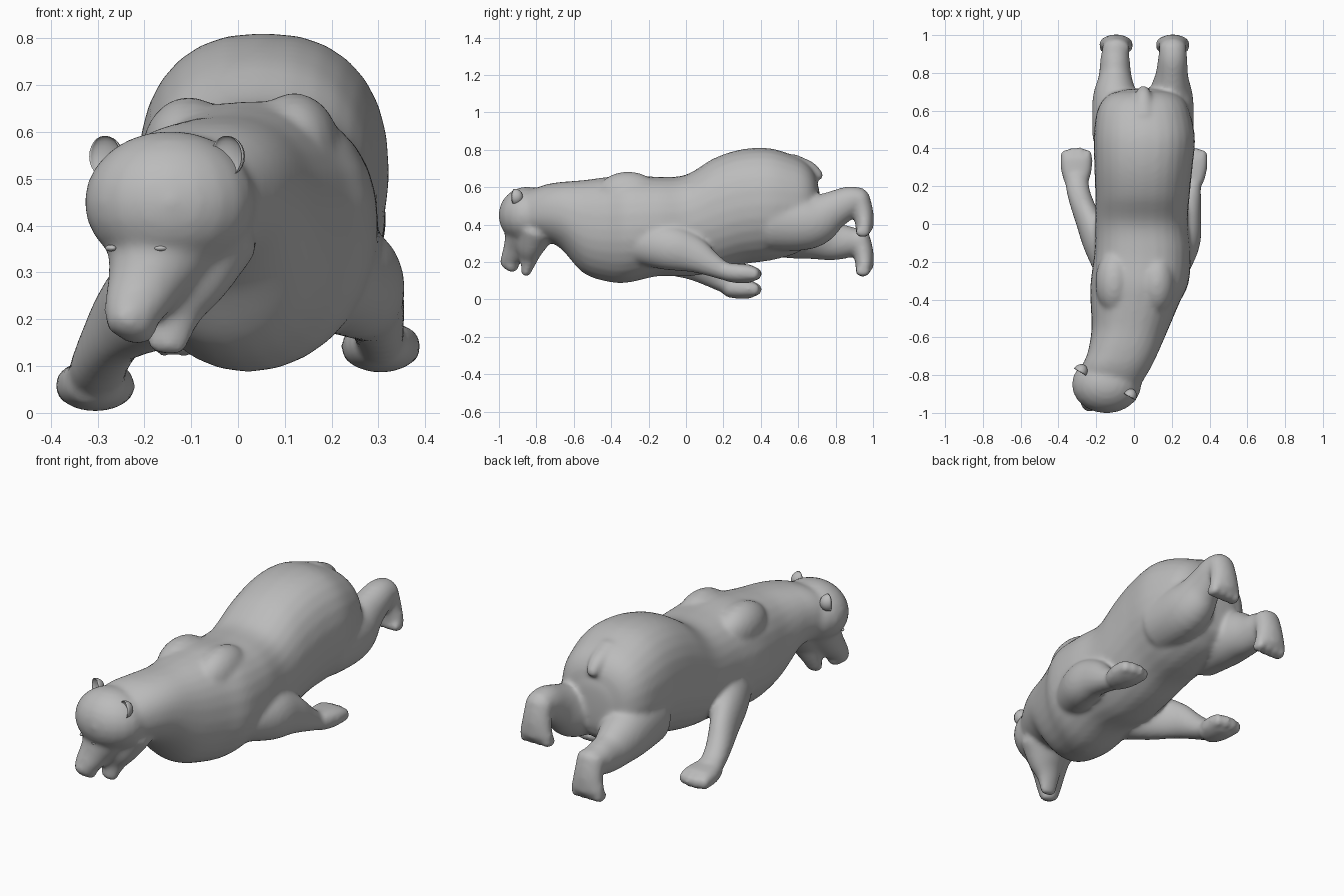
import bpy, bmesh, math
from mathutils import Vector, Matrix

cube = bpy.data.objects.get("Cube")
if cube:
    bpy.data.objects.remove(cube, do_unlink=True)

grey = bpy.data.materials.new("fur_grey")
grey.use_nodes = True
grey.diffuse_color = (0.5, 0.5, 0.5, 1)
grey.node_tree.nodes["Principled BSDF"].inputs["Base Color"].default_value = (0.5, 0.5, 0.5, 1)
grey.node_tree.nodes["Principled BSDF"].inputs["Roughness"].default_value = 0.8

SIDES, STEPS = 28, 5


def spline(a, b, c, d, t):
    """Smooth blend between stations b and c."""
    return [0.5 * (2 * q + (r - p) * t + (2 * p - 5 * q + 4 * r - s) * t * t
                   + (3 * q - p - 3 * r + s) * t ** 3)
            for p, q, r, s in zip(a, b, c, d)]


def loft(bm, stations, bulge=0.6, square=1.0, axis=None):
    """Skin ellipses (x, y, z, half width, half depth) along a path, with domed ends.
    An axis keeps all the sections parallel; square boxes off their upper half."""
    n = len(stations)
    path = []
    for i in range(n - 1):
        near = [stations[min(max(i + k, 0), n - 1)] for k in (-1, 0, 1, 2)]
        path += [spline(*near, s / STEPS) for s in range(STEPS)]
    path.append(list(stations[-1]))
    centres = [Vector(p[:3]) for p in path]
    rings = []
    for i, p in enumerate(path):
        t = axis or (centres[min(i + 1, len(path) - 1)] - centres[max(i - 1, 0)]).normalized()
        rings.append((centres[i], t, p[3], p[4]))

    def dome(ring, sign):
        c, t, w, d = ring
        return [(c + t * sign * bulge * min(w, d) * math.sin(a), t,
                 w * math.cos(a), d * math.cos(a)) for a in (0.4, 0.8, 1.2, 1.45)]

    rings = dome(rings[0], -1)[::-1] + rings + dome(rings[-1], 1)
    loops = []
    for c, t, w, d in rings:
        side = (Vector((1, 0, 0)) - t * t.x).normalized()
        down = t.cross(side)
        loop = []
        for k in range(SIDES):
            a = math.tau * k / SIDES
            ca, sa = math.cos(a), math.sin(a)
            power = square if sa < 0 else 1
            px = math.copysign(abs(ca) ** power, ca) * w
            py = math.copysign(abs(sa) ** power, sa) * d
            loop.append(bm.verts.new(c + side * px + down * py))
        loops.append(loop)
    for a, b in zip(loops, loops[1:]):
        for k in range(SIDES):
            j = (k + 1) % SIDES
            bm.faces.new((a[k], a[j], b[j], b[k]))
    bm.faces.new(loops[0][::-1])
    bm.faces.new(loops[-1])


def ball(bm, centre, radii, turn=0.0):
    m = (Matrix.Translation(centre) @ Matrix.Rotation(turn, 4, 'Z')
         @ Matrix.Diagonal((*radii, 1)))
    return bmesh.ops.create_uvsphere(bm, u_segments=20, v_segments=12, radius=1, matrix=m)["verts"]


def finish(bm, name):
    bmesh.ops.recalc_face_normals(bm, faces=bm.faces[:])
    for f in bm.faces:
        f.smooth = True
    mesh = bpy.data.meshes.new(name)
    bm.to_mesh(mesh)
    bm.free()
    mesh.materials.append(grey)
    obj = bpy.data.objects.new(name, mesh)
    bpy.context.collection.objects.link(obj)
    return obj


body = bmesh.new()

# Torso from neck to rump
loft(body, [
    (-.12, -.86, .45, .15, .12), (-.092, -.76, .462, .182, .15),
    (-.055, -.67, .45, .188, .178),
    (-.02, -.55, .39, .205, .248), (.005, -.42, .375, .235, .28),
    (.03, -.31, .378, .26, .288), (.045, -.15, .39, .255, .266),
    (.04, 0, .395, .245, .272), (.045, .15, .45, .25, .305),
    (.05, .30, .495, .26, .308), (.055, .45, .508, .268, .300),
    (.05, .58, .505, .25, .262), (.05, .65, .505, .22, .22),
    (.05, .69, .495, .175, .175), (.05, .705, .485, .12, .125)],
    bulge=0.1, square=0.84, axis=Vector((0, 1, 0)))

# Shoulder humps
for x, height in ((-.105, .115), (.12, .124)):
    ball(body, (x, -.31, .56), (.10, .17, height))

# Tail
loft(body, [(.05, .57, .735, .06, .045), (.05, .67, .70, .043, .033), (.05, .72, .655, .028, .02)])

# Skull, muzzle and open lower jaw, turned towards the right
ball(body, (-.145, -.85, .45), (.185, .153, .153))
loft(body, [(-.15, -.85, .42, .165, .135), (-.17, -.87, .345, .12, .103),
            (-.197, -.90, .28, .085, .078), (-.225, -.935, .22, .064, .055),
            (-.235, -.948, .185, .05, .045)])
ball(body, (-.215, -.93, .18), (.045, .035, .036), -0.5)
ball(body, (-.243, -.972, .205), (.03, .024, .018), -0.5)
loft(body, [(-.09, -.80, .38, .135, .11), (-.12, -.83, .28, .098, .075),
            (-.14, -.84, .21, .062, .045), (-.155, -.858, .138, .044, .024)])


# Hind legs kicked back, with hanging feet
def foot(x, z):
    loft(body, [(x, .925, z, .072, .057), (x, .948, z - .08, .076, .054),
                (x, .955, z - .16, .092, .048)])
    for k in (-1.5, -.5, .5, 1.5):
        ball(body, (x + k * .043, .945, z - .185), (.027, .042, .03))


loft(body, [(.18, .46, .42, .135, .16), (.193, .66, .415, .122, .145), (.20, .78, .475, .088, .105),
            (.205, .88, .525, .077, .083), (.205, .94, .54, .067, .06)])
foot(.205, .545)
loft(body, [(-.09, .46, .39, .13, .165), (-.10, .66, .35, .12, .137), (-.10, .78, .312, .088, .105),
            (-.10, .88, .31, .077, .083), (-.095, .94, .32, .067, .06)])
foot(-.095, .335)


# Front legs swept back, with flat paws
def paw(x, z):
    loft(body, [(x, .225, z + .008, .066, .05), (x, .285, z + .002, .082, .053),
                (x, .345, z, .086, .049)], square=0.7)
    for k in (-1.5, -.5, .5, 1.5):
        ball(body, (x + k * .039, .38 - abs(k) * .012, z), (.026, .034, .036))


loft(body, [(.16, -.27, .30, .11, .11), (.25, -.10, .28, .10, .122), (.281, .03, .243, .075, .10),
            (.298, .13, .19, .058, .068), (.303, .20, .155, .052, .051),
            (.305, .25, .145, .055, .046)])
paw(.305, .137)
loft(body, [(-.08, -.27, .29, .11, .11), (-.178, -.10, .25, .093, .118),
            (-.245, .03, .20, .068, .097), (-.283, .13, .135, .062, .068),
            (-.30, .20, .092, .062, .054), (-.305, .25, .075, .06, .047)])
paw(-.305, .054)

# Fuse the parts into one soft skin
bear = finish(body, "bear_body")
fuse = bear.modifiers.new("fuse", 'REMESH')
fuse.mode = 'VOXEL'
fuse.voxel_size = 0.011
fuse.use_smooth_shade = True
soften = bear.modifiers.new("soften", 'SMOOTH')
soften.factor = 0.5
soften.iterations = 14

# Cupped ears opening forwards
for name, centre in (("right_ear", (-.285, -.785, .548)), ("left_ear", (-.025, -.915, .548))):
    ear = bmesh.new()
    for v in ball(ear, (0, 0, 0), (1, 1, 1)):
        if v.co.y < 0:
            v.co.y *= -0.4
    ear.transform(Matrix.Translation(centre) @ Matrix.Rotation(-0.53, 4, 'Z')
                  @ Matrix.Diagonal((.038, .045, .044, 1)))
    finish(ear, name)

# Narrow eyes
for name, centre, turn in (("left_eye", (-.165, -.962, .352), 0.0),
                           ("right_eye", (-.272, -.915, .352), -1.0)):
    eye = bmesh.new()
    ball(eye, centre, (.016, .01, .007), turn)
    finish(eye, name)
